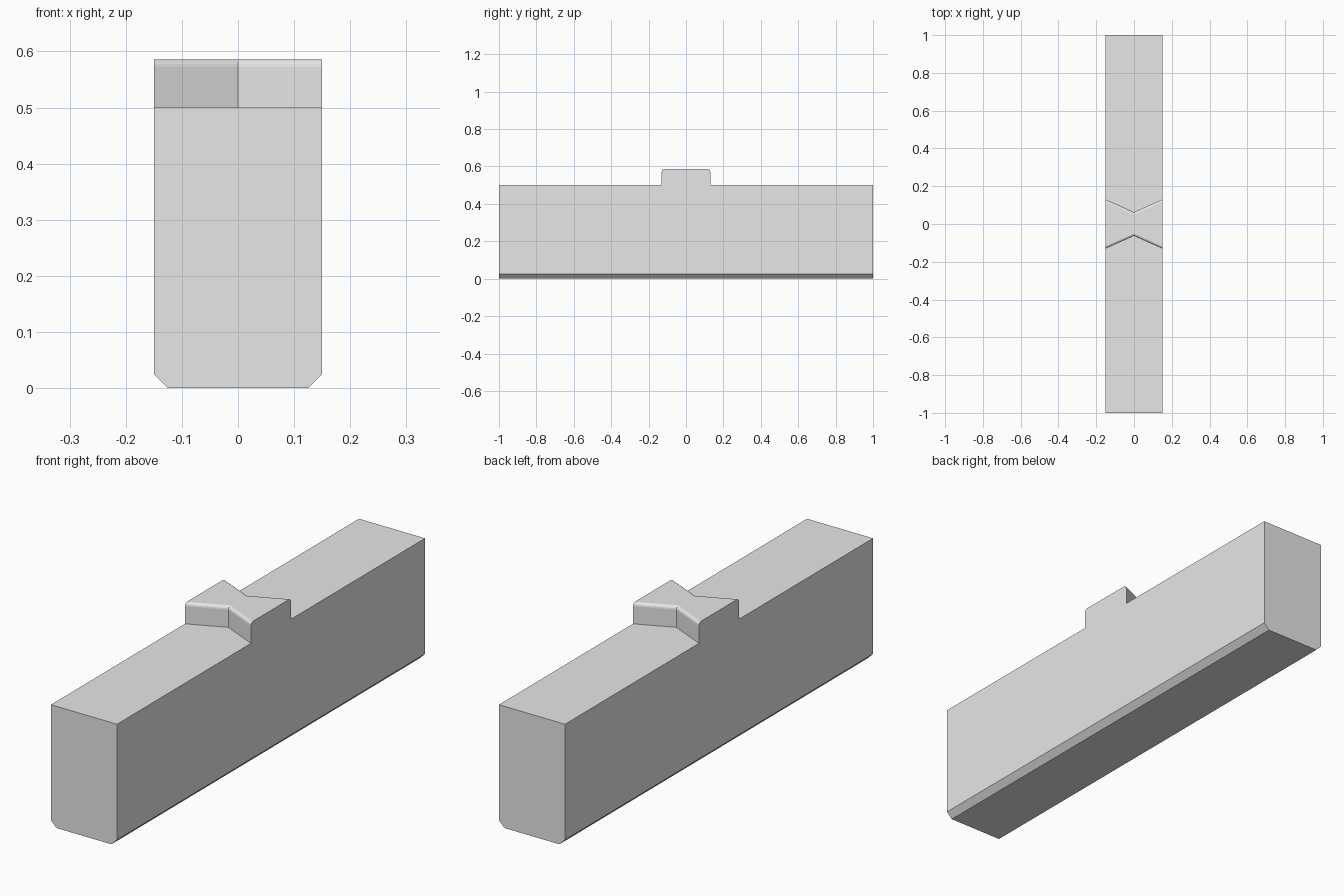
import bpy
import bmesh
from math import sin, cos, pi

cube = bpy.data.objects.get("Cube")
if cube:
    bpy.data.objects.remove(cube, do_unlink=True)

HALF_X, HALF_Y = 0.15, 1.0
DECK, TOP = 0.5, 0.586
ROUND, STEPS = 0.014, 4
CHAMFER = 0.025


def outline(rib_half):
    """Side outline of the block with a round-shouldered rib on its deck."""
    half = [(HALF_Y, 0), (HALF_Y, DECK), (rib_half, DECK)]
    for i in range(STEPS + 1):
        a = i / STEPS * pi / 2
        half.append((rib_half - ROUND * (1 - cos(a)), TOP - ROUND * (1 - sin(a))))
    return half + [(-y, z) for y, z in reversed(half)]


# Loft the outline across the width: the rib is wide at the sides, narrow in the middle
bm = bmesh.new()
sections = []
for x, rib_half in ((-HALF_X, 0.13), (0, 0.063), (HALF_X, 0.13)):
    sections.append([bm.verts.new((x, y, z)) for y, z in outline(rib_half)])
for a, b in zip(sections, sections[1:]):
    n = len(a)
    for i in range(n):
        j = (i + 1) % n
        bm.faces.new((a[i], a[j], b[j], b[i]))
bm.faces.new(sections[0])
bm.faces.new(sections[-1])
bmesh.ops.recalc_face_normals(bm, faces=bm.faces)

# Merge coplanar faces of the deck, ends, base and rib top
bmesh.ops.dissolve_limit(bm, angle_limit=0.01, verts=bm.verts, edges=bm.edges)

# Chamfer the two long bottom edges
long_edges = [e for e in bm.edges
              if all(v.co.z < 0.001 and abs(v.co.x) > HALF_X - 0.001 for v in e.verts)
              and e.calc_length() > HALF_Y]
bmesh.ops.bevel(bm, geom=long_edges, offset=CHAMFER, segments=1,
                affect='EDGES', offset_type='OFFSET')
bmesh.ops.recalc_face_normals(bm, faces=bm.faces)

mesh = bpy.data.meshes.new("ribbed_block")
bm.to_mesh(mesh)
bm.free()
block = bpy.data.objects.new("ribbed_block", mesh)
bpy.context.collection.objects.link(block)

# Plain light grey
grey = bpy.data.materials.new("light_grey")
grey.use_nodes = True
grey.diffuse_color = (0.8, 0.8, 0.8, 1)
grey.node_tree.nodes["Principled BSDF"].inputs["Base Color"].default_value = (0.8, 0.8, 0.8, 1)
mesh.materials.append(grey)
